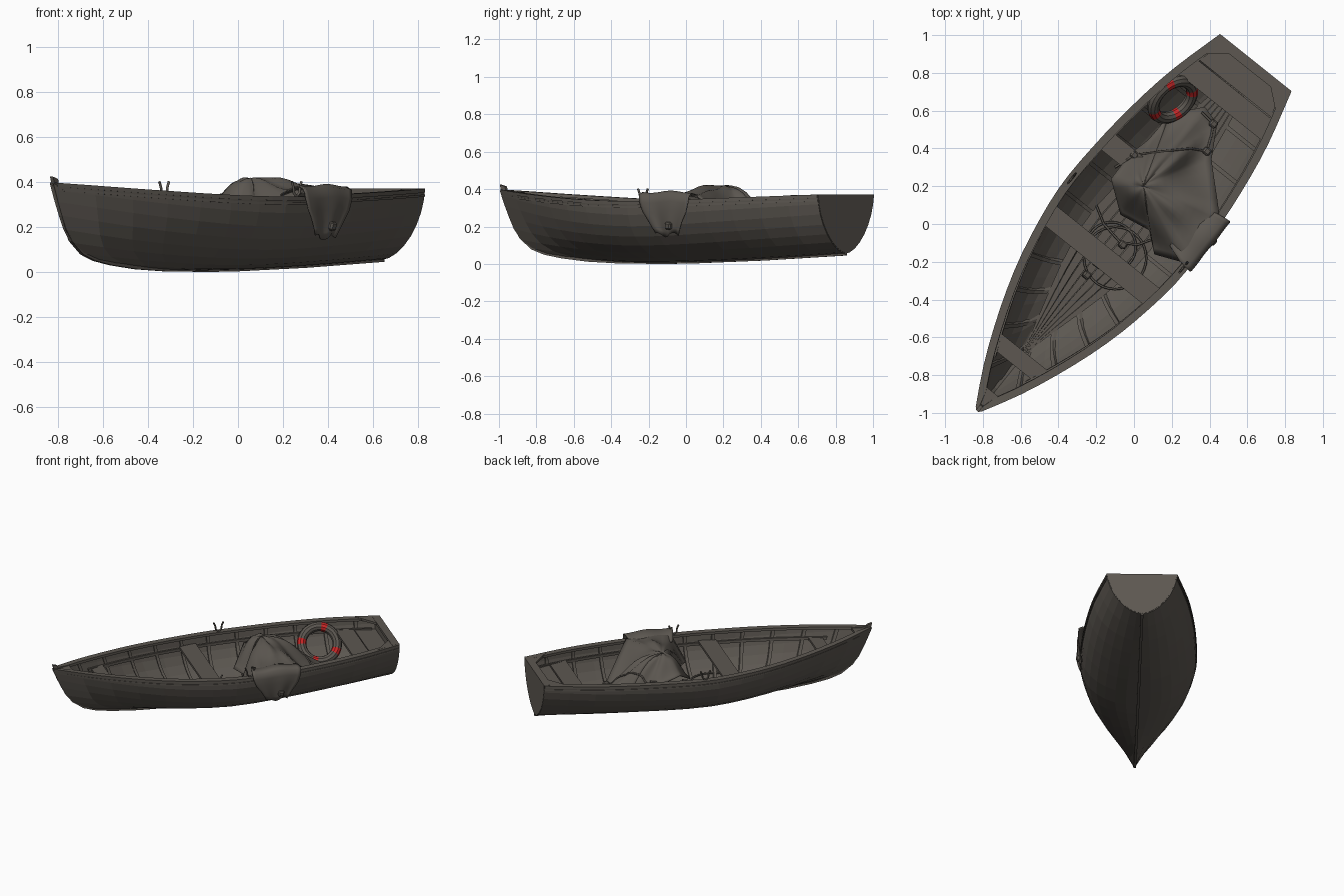
import bpy, bmesh, math
from mathutils import Vector, Matrix
from mathutils.bvhtree import BVHTree

if "Cube" in bpy.data.objects:
    bpy.data.objects.remove(bpy.data.objects["Cube"])


def material(name, rgb):
    m = bpy.data.materials.new(name)
    m.diffuse_color = (*rgb, 1)
    m.use_nodes = True
    m.node_tree.nodes["Principled BSDF"].inputs["Base Color"].default_value = m.diffuse_color
    return m


GREY = material("weathered grey", (0.109, 0.097, 0.083))
RED = material("signal red", (0.6, 0.02, 0.02))


# Boat frame: s runs bow to stern, t across (positive to the right), z up
def W(s, t, z):
    return Vector((-0.83 + 0.6245 * s + 0.781 * t, -0.99 + 0.781 * s - 0.6245 * t, z))


def curve_fn(pts):
    def f(x):
        n = len(pts)
        i = 0
        while i < n - 2 and x > pts[i + 1][0]:
            i += 1
        def slope(k):
            a, b = pts[max(k - 1, 0)], pts[min(k + 1, n - 1)]
            return (b[1] - a[1]) / (b[0] - a[0])
        (x0, y0), (x1, y1) = pts[i], pts[i + 1]
        d = x1 - x0
        q = min(max((x - x0) / d, 0), 1)
        return (y0 * (1 + 2 * q) * (1 - q) ** 2 + y1 * q * q * (3 - 2 * q)
                + d * slope(i) * q * (1 - q) ** 2 - d * slope(i + 1) * q * q * (1 - q))
    return f


beam = curve_fn([(0, 0.006), (.2, .115), (.42, .21), (.65, .29), (.88, .347), (1.2, .392),
                 (1.5, .386), (1.78, .360), (2.05, .316), (2.36, .235)])
sheer = curve_fn([(0, .392), (.4, .362), (.85, .337), (1.25, .33), (1.7, .343), (2.36, .365)])
bottom = curve_fn([(0, .046), (.3, .028), (.7, .014), (1.1, .012), (1.5, .02), (1.9, .036), (2.36, .06)])
stem = curve_fn([(.035, .416), (.075, .24), (.142, .133), (.253, .064), (.40, 0)])
fullness = curve_fn([(0, 1.3), (.6, 1.8), (1.2, 2.1), (1.7, 1.95), (2.36, 1.7)])


def P(u, t, z):
    return W(u + stem(z) * max(0, 1 - u / 1.2), t, z)


def section(u, a, off=0):
    n, c = fullness(u), a * math.pi / 2
    zb, zt = bottom(u) + off, sheer(u)
    t = max(beam(u) - off, .001) * math.sin(c) ** (2 / n)
    return t, zb + (zt - zb) * (1 - max(math.cos(c), 0) ** (2 / n))


def half_width(u, z, off=.02):
    zb, n = bottom(u) + off, fullness(u)
    h = min(max((z - zb) / (sheer(u) - zb), 0), 1)
    return max(beam(u) - off, .001) * (1 - (1 - h) ** n) ** (1 / n)


def station(s, z):
    r = stem(z)
    return (s - r) / (1 - r / 1.2) if s < 1.2 else s


def build(name, verts, faces, mat=GREY, thick=0, smooth=False):
    bm = bmesh.new()
    vs = [bm.verts.new(v) for v in verts]
    for f in faces:
        bm.faces.new([vs[i] for i in f])
    bmesh.ops.recalc_face_normals(bm, faces=bm.faces)
    me = bpy.data.meshes.new(name)
    bm.to_mesh(me)
    bm.free()
    me.materials.append(mat)
    ob = bpy.data.objects.new(name, me)
    bpy.context.collection.objects.link(ob)
    if thick:
        m = ob.modifiers.new("thickness", 'SOLIDIFY')
        m.thickness, m.offset = thick, 0
    if smooth:
        for p in me.polygons:
            p.use_smooth = True
    return ob


def loft(name, rings, mat=GREY):
    n = len(rings[0])
    faces = [(i * n + j, i * n + (j + 1) % n, (i + 1) * n + (j + 1) % n, (i + 1) * n + j)
             for i in range(len(rings) - 1) for j in range(n)]
    faces += [tuple(range(n)), tuple(range((len(rings) - 1) * n, len(rings) * n))]
    return build(name, [v for r in rings for v in r], faces, mat)


def grid(name, rows, **kw):
    n = len(rows[0])
    faces = [(i * n + j, i * n + j + 1, (i + 1) * n + j + 1, (i + 1) * n + j)
             for i in range(len(rows) - 1) for j in range(n - 1)]
    return build(name, [v for r in rows for v in r], faces, **kw)


# Hull shell and transom
US = [2.36 * i / 14 for i in range(15)]
AS = [i / 8 for i in range(-8, 9)]


def whole_section(u):
    return [(math.copysign(section(u, abs(a))[0], a), section(u, abs(a))[1]) for a in AS]


grid("hull", [[P(u, *p) for p in whole_section(u)] for u in US], thick=.01)
loft("transom", [[W(s, *p) for p in whole_section(2.36)] for s in (2.325, 2.362)])

# Keel and stem bar
path = [(2.362, .045), (1.8, .018), (1.3, .002), (1.1, 0), (.8, .003), (.6, .012), (.42, .03),
        (.3, .05), (.215, .078), (.133, .138), (.064, .25), (.015, .37), (0, .424)]
rings = []
for i, (s, z) in enumerate(path):
    a, b = path[max(i - 1, 0)], path[min(i + 1, len(path) - 1)]
    d = math.hypot(b[0] - a[0], b[1] - a[1])
    ps, pz = .03 * (b[1] - a[1]) / d, -.03 * (b[0] - a[0]) / d
    if i == len(path) - 1:
        ps, pz = .035, -.01
    rings.append([W(s, -.009, z), W(s, .009, z), W(s + ps, .009, z + pz), W(s + ps, -.009, z + pz)])
loft("keel_and_stem", rings)


# Gunwales, rubbing strips and inner stringers
def rail(name, side, u0, u1, inner, outer, lo, hi, off=0):
    rs = []
    for i in range(25):
        u = u0 + (u1 - u0) * i / 24
        z = sheer(u)
        w = half_width(u, z + lo, off) if off else beam(u)
        ti, to = max(w - inner, .001), w + outer
        rs.append([P(u, side * t, z + h) for t, h in ((ti, lo), (to, lo), (to, hi), (ti, hi))])
    loft(name, rs)


for side in (-1, 1):
    rail("gunwale", side, .01, 2.36, .036, .008, -.012, .006)
    rail("rubbing_strip", side, .03, 2.36, 0, .006, -.03, -.02)
    rail("seat_riser", side, .25, 2.3, .014, 0, -.085, -.065, .012)
    # Ribs along the inner side
    for k in range(11):
        u = .2 + k * .2
        rs = []
        for i in range(9):
            a = .12 + .86 * i / 8
            rs.append([P(u + d, side * section(u + d, a, o)[0], section(u + d, a, o)[1])
                       for d, o in ((-.011, .006), (.011, .006), (.011, .02), (-.011, .02))])
        loft("rib", rs)


# Seats, breasthook and quarter knees
def plank(name, s0, s1, z, th=.018, inset=.012):
    rs = []
    for s in (s0, s1):
        u = station(s, z)
        w = half_width(u, z - th, inset)
        rs.append([W(s, -w, z - th), W(s, w, z - th), W(s, w, z), W(s, -w, z)])
    loft(name, rs)


plank("bow_seat", .31, .40, .30)
plank("middle_seat", .99, 1.11, .275)
plank("aft_seat", 1.49, 1.60, .275)
plank("stern_seat", 2.06, 2.18, .29)
plank("stern_deck", 2.186, 2.325, .287)
plank("breasthook", .03, .13, .385)
loft("transom_cap", [[W(s, t, z) for t, z in ((-.236, .35), (.236, .35), (.236, .371), (-.236, .371))]
                     for s in (2.31, 2.362)])
for side in (-1, 1):
    loft("quarter_knee", [[W(s, side * t, z) for s, t in ((2.32, .13), (2.32, .235), (2.2, .27), (2.22, .25))]
                          for z in (.352, .368)])

# Floor boards narrowing towards the bow
for j in range(7):
    f0, f1 = -1 + 2 * j / 7 + .012, -1 + 2 * (j + 1) / 7 - .012
    rs = []
    for i in range(15):
        u = .2 + 2.08 * i / 14
        z = .072 + .02 * max(0, (u - 1.4))
        w = min(half_width(u, z - .012, .012), .27)
        rs.append([P(u, f * w, h) for f, h in ((f0, z - .012), (f1, z - .012), (f1, z), (f0, z))])
    loft("floor_board", rs)

# Tarpaulin heap
edge = [(.19, .58, .12), (.375, .62, .12), (.44, .53, .12), (.41, .34, .17), (.45, .06, .36),
        (.39, -.07, .37), (.29, -.21, .36), (.11, -.16, .2), (.08, -.03, .22), (-.07, .05, .2),
        (-.12, .24, .31), (-.02, .37, .25), (.08, .45, .16)]
rows = []
SUB = 4
for k in range(len(edge) * SUB + 1):
    i, q = divmod(k % (len(edge) * SUB), SUB)
    q = q / SUB
    e = Vector(edge[i]).lerp(Vector(edge[(i + 1) % len(edge)]), q)
    th = k * math.tau / (len(edge) * SUB)
    col = []
    for r in [x / 10 for x in range(11)]:
        p = Vector((.05, .2, 0)).lerp(e, max(r, .01))
        d = math.hypot(p.x - .04, p.y - .2)
        p.z = e.z + (.415 - e.z) * math.cos(r * math.pi / 2) ** (.7 + 4 * min(d, .3))
        p.z += (.010 * math.sin(5 * th + 6 * r) + .008 * math.sin(9 * th - 3 * r)) * math.sin(math.pi * min(r, .98))
        p.z = min(p.z, .418)
        col.append(p)
    rows.append(col)
heap = grid("tarpaulin_heap", rows, thick=.006, smooth=True)
tree = BVHTree.FromPolygons([v.co for v in heap.data.vertices],
                            [list(p.vertices) for p in heap.data.polygons])

# Tarpaulin flap hanging over the right gunwale
prof = [(.25, .345, .13), (.34, .375, .16), (.39, .383, .168), (.414, .37, .17), (.42, .33, .165),
        (.418, .28, .148), (.412, .23, .115), (.404, .185, .09), (.396, .155, .075)]
rows = []
for i, (t, z, hw) in enumerate(prof):
    row = []
    for j in range(17):
        w = -1 + j / 8
        fall = max(0, i - 3) / 5
        row.append(W(1.45 + w * hw + .005 * fall, t + .008 * math.sin(w * 6) * fall,
                     z - .012 * fall * math.cos(w * 4.5 + .6) + .006 * (1 - fall) * math.sin(w * 4 + 1)))
    rows.append(row)
grid("tarpaulin_flap", rows, thick=.006, smooth=True)


# Ropes and rope floats, dropped onto the cloth or the floor
def drop(x, y):
    hit = tree.ray_cast(Vector((x, y, 2)), Vector((0, 0, -1)))[0]
    return Vector((x, y, (hit.z if hit else .09) + .008))


def rope(name, pts, rad=.006, cyclic=False):
    cu = bpy.data.curves.new(name, 'CURVE')
    cu.dimensions, cu.bevel_depth, cu.bevel_resolution = '3D', rad, 1
    sp = cu.splines.new('POLY')
    sp.points.add(len(pts) - 1)
    for p, c in zip(sp.points, pts):
        p.co = (*c, 1)
    sp.use_cyclic_u = cyclic
    cu.materials.append(GREY)
    ob = bpy.data.objects.new(name, cu)
    bpy.context.collection.objects.link(ob)
    bpy.ops.object.select_all(action='DESELECT')
    ob.select_set(True)
    bpy.context.view_layer.objects.active = ob
    bpy.ops.object.convert(target='MESH')


def draped(name, pts):
    rope(name, [drop(*Vector(a).lerp(Vector(b), k / 8)) for a, b in zip(pts, pts[1:]) for k in range(8)])


draped("lashing_rope", [(-.1, .3), (0, .365), (.15, .385), (.3, .4), (.385, .385), (.41, .47), (.42, .53), (.35, .6)])
draped("lashing_rope", [(-.2, .1), (-.16, 0), (-.07, -.1), (.02, -.11), (.1, -.08)])
for cx, cy, r in ((-.1, -.18, .165), (-.12, -.12, .13)):
    rope("rope_coil", [Vector((cx + r * math.cos(k * math.tau / 32), cy + r * math.sin(k * math.tau / 32), .088))
                       for k in range(32)], cyclic=True)
for p in (drop(0, .365), drop(.42, .53), drop(.385, .385), drop(-.06, -.11), drop(-.25, -.27), Vector((.415, -.09, .205))):
    bpy.ops.mesh.primitive_cube_add(size=.04, location=p, rotation=(.2, .1, .9))
    ob = bpy.context.object
    ob.name = "rope_float"
    ob.data.materials.append(GREY)
    bv = ob.modifiers.new("bevel", 'BEVEL')
    bv.width = .008

# Life ring leaning on the left side, with red bands
bpy.ops.mesh.primitive_torus_add(major_radius=.12, minor_radius=.032, major_segments=40, minor_segments=10)
ring = bpy.context.object
ring.name = "life_ring"
along = Vector((.75, .66, 0)).normalized()
facing = Vector((.66 * .78, -.75 * .78, .625)).normalized()
ring.matrix_world = Matrix.Translation((.205, .66, .225)) @ Matrix((along, facing.cross(along), facing)).transposed().to_4x4()
ring.data.materials.append(GREY)
ring.data.materials.append(RED)
for p in ring.data.polygons:
    ang = math.degrees(math.atan2(p.center.y, p.center.x))
    p.material_index = int(any(abs((ang - b + 180) % 360 - 180) < 9 for b in (168, 74, -30, 254)))
bpy.ops.object.select_all(action='DESELECT')
ring.select_set(True)
bpy.context.view_layer.objects.active = ring
bpy.ops.object.shade_smooth_by_angle()

# Forked rowlocks
for t in (-.378, .378):
    for d in (-1, 1):
        rope("rowlock", [W(1.275, t, .335), W(1.275 + d * .02, t, .352), W(1.275 + d * .022, t, .375),
                         W(1.275 + d * .034, t, .402)], .006)
